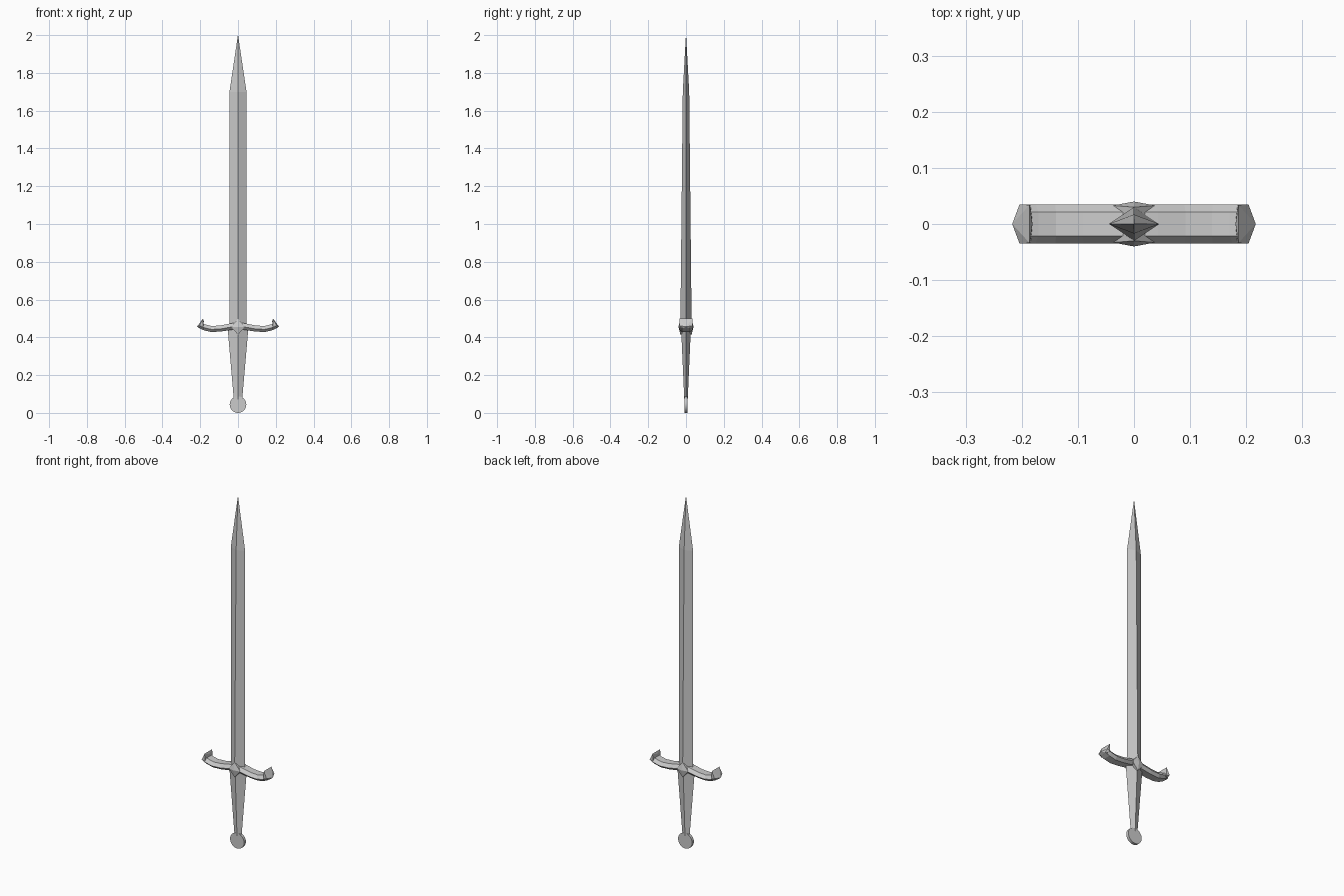
import bpy, bmesh, math

if "Cube" in bpy.data.objects:
    bpy.data.objects.remove(bpy.data.objects["Cube"])


def finish(name, bm):
    bmesh.ops.recalc_face_normals(bm, faces=bm.faces)
    mesh = bpy.data.meshes.new(name)
    bm.to_mesh(mesh)
    bm.free()
    obj = bpy.data.objects.new(name, mesh)
    bpy.context.collection.objects.link(obj)
    return obj


def loft(name, rings):
    """Skin a list of equal-sized point rings and cap both ends."""
    bm = bmesh.new()
    loops = [[bm.verts.new(p) for p in ring] for ring in rings]
    n = len(loops[0])
    for a, b in zip(loops, loops[1:]):
        for i in range(n):
            j = (i + 1) % n
            bm.faces.new((a[i], a[j], b[j], b[i]))
    bm.faces.new(loops[0])
    bm.faces.new(loops[-1])
    return finish(name, bm)


def hull(name, points):
    bm = bmesh.new()
    for p in points:
        bm.verts.new(p)
    bmesh.ops.convex_hull(bm, input=bm.verts)
    return finish(name, bm)


def diamond(w, d, z):
    return [(w, 0, z), (0, d, z), (-w, 0, z), (0, -d, z)]


def mirror_x(obj):
    mod = obj.modifiers.new("mirror", 'MIRROR')
    mod.use_axis[0] = True


# Blade with a central ridge, narrowing to a point
loft("blade", [diamond(0.045, 0.03, 0.45), diamond(0.045, 0.017, 1.70),
               diamond(0.0005, 0.0005, 2.0)])

# Grip tapering down to the pommel
loft("grip", [diamond(0.022, 0.009, 0.07), diamond(0.055, 0.026, 0.45)])

# Disc pommel
bpy.ops.mesh.primitive_cylinder_add(vertices=32, radius=0.044, depth=0.016,
                                    location=(0, 0, 0.044),
                                    rotation=(math.pi / 2, 0, 0))
bpy.context.object.name = "pommel"
bpy.ops.object.shade_smooth_by_angle()

# Curved crossguard arms with a bevelled six-sided section
path = [(0.0, 0.462, 0.017), (0.04, 0.456, 0.017), (0.09, 0.447, 0.016),
        (0.14, 0.444, 0.016), (0.175, 0.452, 0.016), (0.20, 0.462, 0.014)]
rings = []
for i, (x, z, h) in enumerate(path):
    a, b = path[max(i - 1, 0)], path[min(i + 1, len(path) - 1)]
    t = math.atan2(b[1] - a[1], b[0] - a[0]) if i else 0
    section = [(-0.021, h), (0.021, h), (0.035, -0.002),
               (0.021, -h), (-0.021, -h), (-0.035, -0.002)]
    rings.append([(x - v * math.sin(t), y, z + v * math.cos(t)) for y, v in section])
mirror_x(loft("guard_arms", rings))

# Pointed, upturned guard ends
cap = [(0.217, 0, 0.456), (0.181, 0, 0.485)]
for s in (-1, 1):
    cap += [(0.186, s * 0.034, 0.499), (0.204, s * 0.035, 0.462),
            (0.184, s * 0.033, 0.447), (0.202, s * 0.02, 0.447)]
mirror_x(hull("guard_ends", cap))

# Faceted diamond boss in the middle of the guard
boss = [(0, -0.04, 0.456), (0, 0.04, 0.456)]
for s in (-1, 1):
    boss += [(-0.038, s * 0.033, 0.456), (0.038, s * 0.033, 0.456),
             (0, s * 0.03, 0.498), (0, s * 0.03, 0.414)]
hull("guard_boss", boss)
